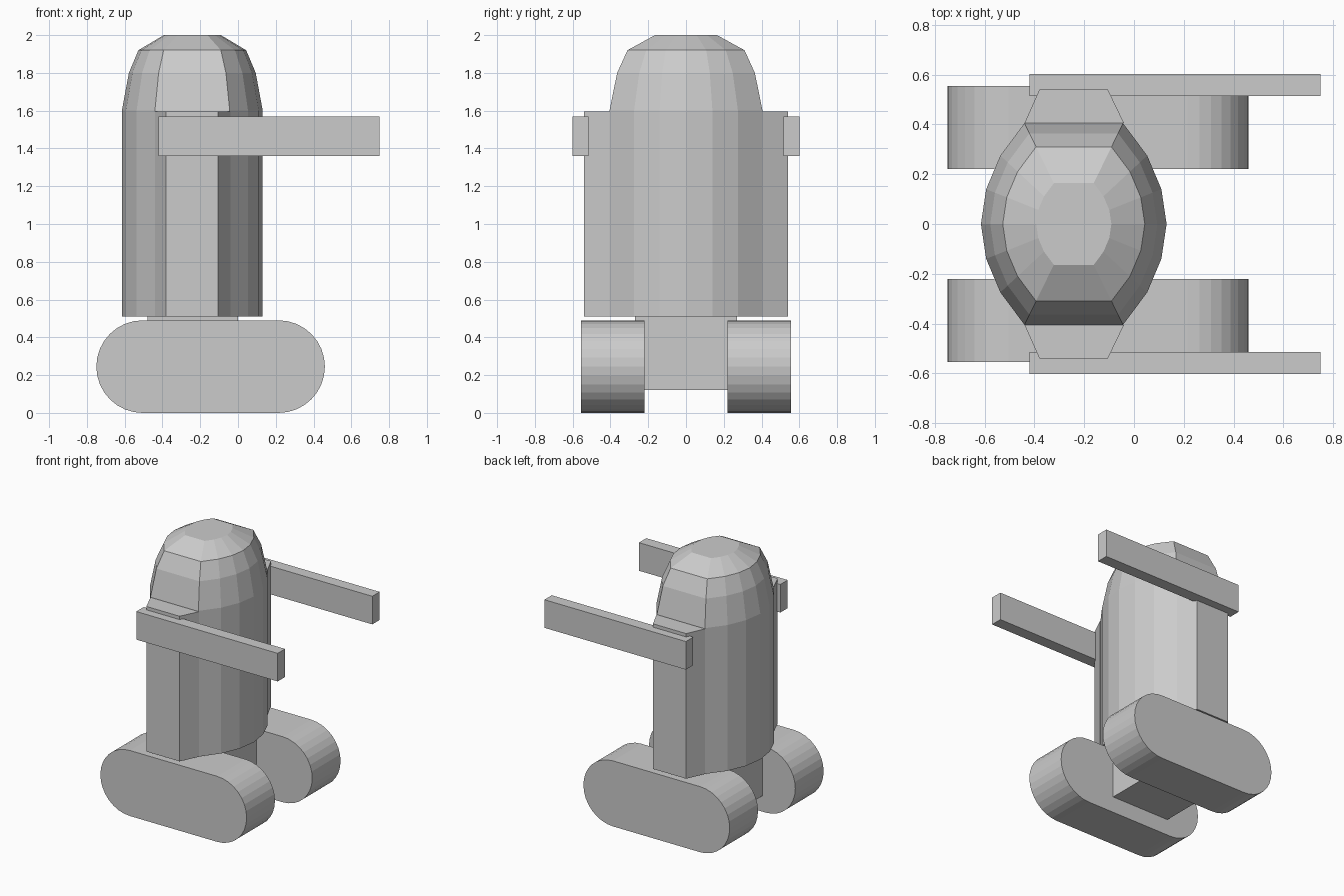
import bpy, bmesh, math

if "Cube" in bpy.data.objects:
    bpy.data.objects.remove(bpy.data.objects["Cube"])


def loft(name, rings):
    """Closed solid through a list of equal-length point rings."""
    bm = bmesh.new()
    vs = [[bm.verts.new(p) for p in r] for r in rings]
    n = len(rings[0])
    for a, b in zip(vs, vs[1:]):
        for i in range(n):
            j = (i + 1) % n
            bm.faces.new((a[i], a[j], b[j], b[i]))
    bm.faces.new(vs[0][::-1])
    bm.faces.new(vs[-1])
    bmesh.ops.recalc_face_normals(bm, faces=bm.faces)
    me = bpy.data.meshes.new(name)
    bm.to_mesh(me)
    bm.free()
    ob = bpy.data.objects.new(name, me)
    bpy.context.collection.objects.link(ob)
    return ob


def box(name, x, y, z):
    return loft(name, [[(x[0], y[0], h), (x[1], y[0], h), (x[1], y[1], h), (x[0], y[1], h)] for h in z])


# Body: faceted oval with flat ends and a stepped dome
CX = -0.242
quarter = [(0.373, 0), (0.352, 0.14), (0.295, 0.275), (0.198, 0.405)]
half = quarter + [(-x, y) for x, y in quarter[::-1]]
oval = half + [(x, -y) for x, y in half[-2:0:-1]]
levels = [(0.51, 1), (1.6, 1), (1.8, 0.9), (1.92, 0.765), (2.0, 0.405)]
loft("body", [[(CX + x * s, y * s, z) for x, y in oval] for z, s in levels])

# Central foot block
box("foot_block", (-0.48, 0.0), (-0.27, 0.27), (0.12, 0.52))

# Track outline: two half circles joined by straight runs
R = 0.245
track = []
for cx, start in ((0.215, -90), (-0.505, 90)):
    for i in range(17):
        a = math.radians(start + 180 * i / 16)
        track.append((cx + R * math.cos(a), R + R * math.sin(a)))

# Paired parts on both sides
for side, s in (("front", -1), ("back", 1)):
    wedge = [(-0.44, 0.405), (-0.04, 0.405), (-0.105, 0.54), (-0.38, 0.54)]
    loft(side + "_shoulder_panel", [[(x, s * y, z) for x, y in wedge] for z in (0.51, 1.595)])
    box(side + "_arm", (-0.42, 0.75), (s * 0.515, s * 0.602), (1.36, 1.57))
    loft(side + "_track", [[(x, s * y, z) for x, z in track] for y in (0.22, 0.555)])
